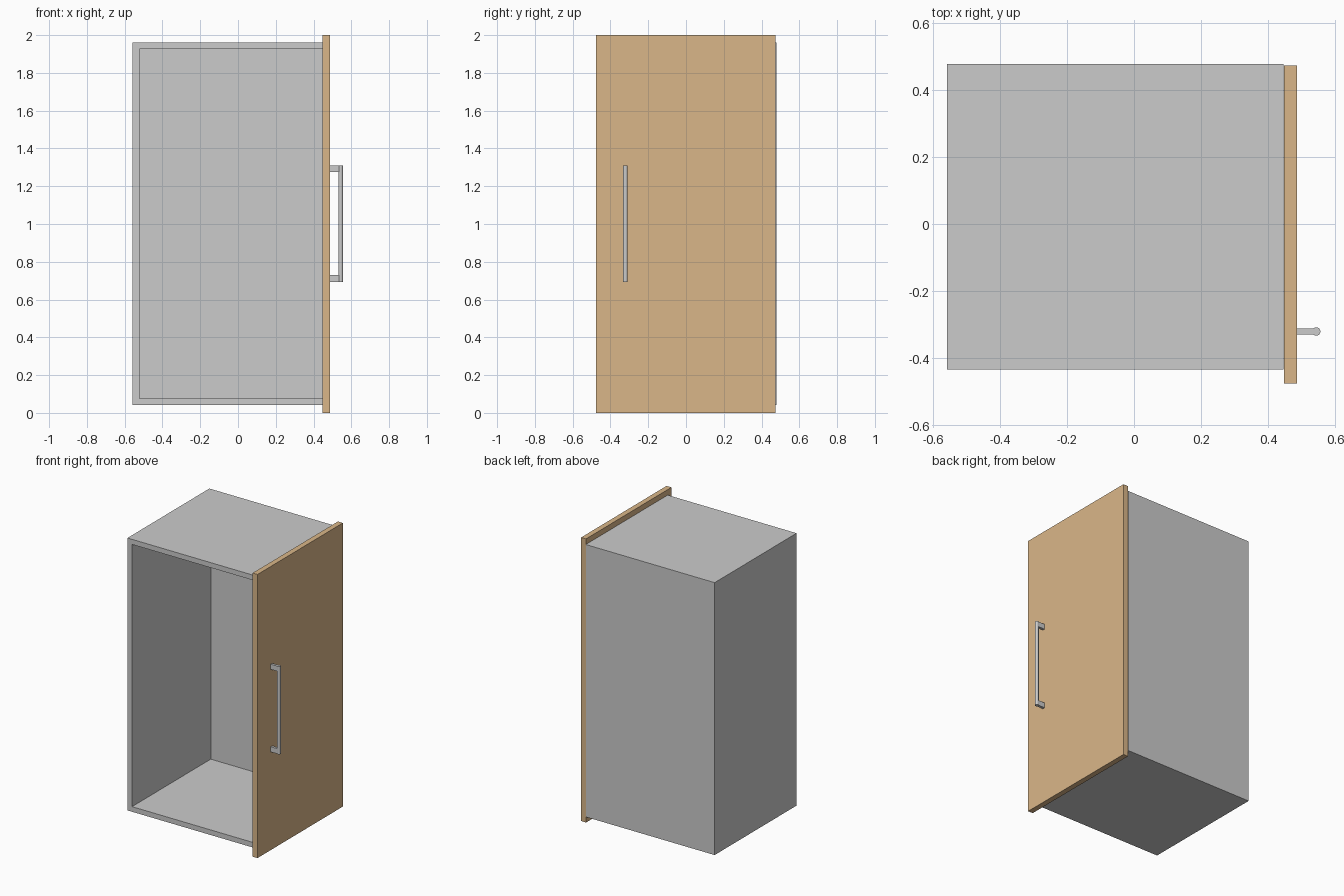
import bpy, bmesh
from mathutils import Matrix

if "Cube" in bpy.data.objects:
    bpy.data.objects.remove(bpy.data.objects["Cube"])


def new_object(name, bm, material=None):
    bmesh.ops.recalc_face_normals(bm, faces=bm.faces)
    mesh = bpy.data.meshes.new(name)
    bm.to_mesh(mesh)
    bm.free()
    obj = bpy.data.objects.new(name, mesh)
    bpy.context.collection.objects.link(obj)
    if material:
        mesh.materials.append(material)
    return obj


def box(name, lo, hi, material=None):
    bm = bmesh.new()
    bmesh.ops.create_cube(bm, size=1)
    for v in bm.verts:
        v.co = [lo[i] + (v.co[i] + 0.5) * (hi[i] - lo[i]) for i in range(3)]
    return new_object(name, bm, material)


wood = bpy.data.materials.new("wood")
wood.diffuse_color = (0.70, 0.47, 0.25, 1)
wood.use_nodes = True
wood.node_tree.nodes["Principled BSDF"].inputs["Base Color"].default_value = wood.diffuse_color

# Cabinet shell: open at the front, with the door side closed by the panel
x0, x1 = -0.558, 0.447
y0, y1 = -0.435, 0.478
z0, z1 = 0.041, 1.962
wall = 0.036
shell = box("cabinet_shell", (x0, y0, z0), (x1, y1, z1))
bm = bmesh.new()
bm.from_mesh(shell.data)
open_sides = [f for f in bm.faces if f.normal.y < -0.5 or f.normal.x > 0.5]
bmesh.ops.delete(bm, geom=open_sides, context='FACES')
bm.to_mesh(shell.data)
bm.free()
solid = shell.modifiers.new("wall_thickness", 'SOLIDIFY')
solid.thickness = wall
solid.offset = -1
solid.use_even_offset = True

# Door panel
box("door", (0.448, -0.477, 0), (0.486, 0.474, 2.0), wood)

# Handle posts
hx, hy, r = 0.544, -0.321, 0.0125
low, high, post = 0.693, 1.311, 0.036
for name, z in (("handle_post_lower", low), ("handle_post_upper", high - post)):
    box(name, (0.486, hy - 0.009, z), (hx - 0.005, hy + 0.009, z + post))

# Handle bar
bm = bmesh.new()
bmesh.ops.create_cone(bm, cap_ends=True, segments=24, radius1=r, radius2=r,
                      depth=high - low,
                      matrix=Matrix.Translation((hx, hy, (low + high) / 2)))
bar = new_object("handle_bar", bm)
bpy.context.view_layer.objects.active = bar
bar.select_set(True)
bpy.ops.object.shade_smooth_by_angle()
